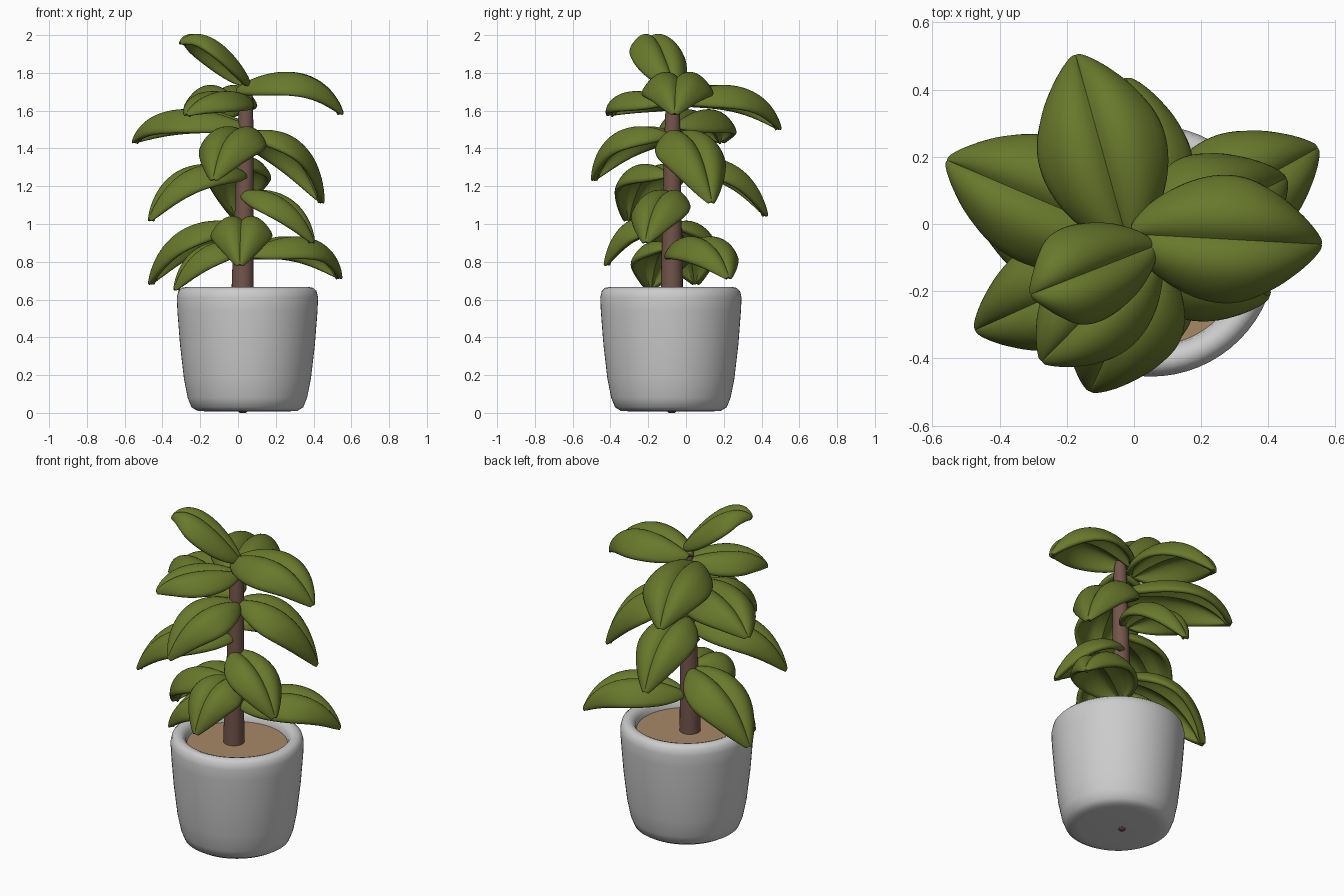
import bpy, bmesh, math
from mathutils import Vector

if "Cube" in bpy.data.objects:
    bpy.data.objects.remove(bpy.data.objects["Cube"])


def material(name, rgb):
    m = bpy.data.materials.new(name)
    m.diffuse_color = (*rgb, 1)
    m.use_nodes = True
    m.node_tree.nodes["Principled BSDF"].inputs["Base Color"].default_value = m.diffuse_color
    return m


def add_object(name, bm, mat=None, angle=60):
    bmesh.ops.remove_doubles(bm, verts=bm.verts, dist=1e-5)
    mesh = bpy.data.meshes.new(name)
    bm.to_mesh(mesh)
    bm.free()
    ob = bpy.data.objects.new(name, mesh)
    bpy.context.collection.objects.link(ob)
    if mat:
        mesh.materials.append(mat)
    bpy.ops.object.select_all(action='DESELECT')
    ob.select_set(True)
    bpy.context.view_layer.objects.active = ob
    bpy.ops.object.shade_smooth_by_angle(angle=math.radians(angle))
    return ob


def bridge(bm, rows, wrap):
    for a, b in zip(rows, rows[1:]):
        n = len(a)
        for i in range(n if wrap else n - 1):
            bm.faces.new((a[i], a[(i + 1) % n], b[(i + 1) % n], b[i]))


def rings(name, sections, mat=None, sides=48, caps=True):
    """Stack of circles given as (centre x, centre y, z, radius)."""
    bm = bmesh.new()
    rows = [[bm.verts.new((cx + r * math.cos(2 * math.pi * i / sides),
                           cy + r * math.sin(2 * math.pi * i / sides), z))
             for i in range(sides)] for cx, cy, z, r in sections]
    bridge(bm, rows, True)
    if caps:
        bm.faces.new(rows[0][::-1])
        bm.faces.new(rows[-1])
    bmesh.ops.recalc_face_normals(bm, faces=bm.faces)
    return add_object(name, bm, mat)


green = material("leaf_green", (0.14, 0.19, 0.025))
bark = material("bark_brown", (0.17, 0.09, 0.07))
earth = material("soil_brown", (0.38, 0.25, 0.13))

# Pot: rounded tapered vessel with a thick soft rim
px, py = 0.05, -0.08
profile = [(0.008, 0.22), (0.011, 0.265), (0.03, 0.296), (0.08, 0.316), (0.18, 0.336),
           (0.36, 0.357), (0.54, 0.371), (0.61, 0.374), (0.645, 0.366), (0.662, 0.348),
           (0.666, 0.327), (0.658, 0.305), (0.635, 0.288), (0.60, 0.282), (0.54, 0.278)]
rings("pot", [(px, py, z, r) for z, r in profile], sides=64)

# Soil disc
rings("soil", [(px, py, 0.57, 0.28), (px, py, 0.605, 0.284)], earth, 64)

# Stem: slightly leaning tapered trunk, reaching through the pot bottom
rings("stem", [(0.025, -0.075, 0.0, 0.016), (0.025, -0.075, 0.03, 0.045),
               (0.025, -0.075, 0.3, 0.060), (0.025, -0.075, 0.7, 0.058),
               (0.033, -0.074, 1.1, 0.049), (0.04, -0.072, 1.45, 0.043),
               (0.042, -0.07, 1.68, 0.036), (0.045, -0.07, 1.75, 0.02)], bark, 24)

# Leaf outline exponents (base, tip) and the value at the widest point
EB, ET = 0.55, 0.80
WIDEST = (EB / (EB + ET)) ** EB * (ET / (EB + ET)) ** ET


def leaf(name, base, tip, mid_z, half_width, rows=20, cols=6):
    """Arched leaf: each half bulges beside a central crease and curls down at its edge."""
    p0, p2 = Vector(base), Vector(tip)
    p1 = p0.lerp(p2, 0.71)
    p1.z = 2 * mid_z - (p0.z + p2.z) / 2
    flat = Vector((p2.x - p0.x, p2.y - p0.y, 0)).normalized()
    side = Vector((-flat.y, flat.x, 0))
    bm = bmesh.new()
    crease = bm.edges.layers.float.new("crease_edge")
    grid = []
    for i in range(rows + 1):
        t = 0.004 + 0.992 * (0.5 - 0.5 * math.cos(math.pi * i / rows))
        centre = p0 * (1 - t) ** 2 + p1 * (2 * t * (1 - t)) + p2 * t * t
        tangent = ((p1 - p0) * (1 - t) + (p2 - p1) * t).normalized()
        normal = tangent.cross(side)
        w = half_width * t ** EB * (1 - t) ** ET / WIDEST
        row = []
        for j in range(-cols, cols + 1):
            v = abs(j) / cols
            lift = w * (0.95 * v - 1.4 * v * v)
            row.append(bm.verts.new(centre + side * (w * j / cols) + normal * lift))
        grid.append(row)
    bridge(bm, grid, False)
    for a, b in zip(grid, grid[1:]):
        bm.edges.get((a[cols], b[cols]))[crease] = 1.0
    bmesh.ops.recalc_face_normals(bm, faces=bm.faces)
    ob = add_object(name, bm, green, 60)
    solid = ob.modifiers.new("thickness", 'SOLIDIFY')
    solid.thickness = 0.034
    solid.offset = 0
    smooth = ob.modifiers.new("soften", 'SUBSURF')
    smooth.levels = smooth.render_levels = 1


# Leaves from the top down: base, tip, height of the crease partway along, half width
leaves = [
    ((0.05, -0.07, 1.73), (-0.295, -0.205, 1.955), 1.945, 0.145),
    ((0.00, -0.03, 1.70), (0.545, -0.06, 1.58), 1.755, 0.188),
    ((-0.02, -0.05, 1.65), (-0.17, 0.49, 1.50), 1.68, 0.19),
    ((0.05, -0.08, 1.64), (-0.265, -0.40, 1.575), 1.66, 0.155),
    ((0.03, -0.06, 1.51), (-0.545, 0.185, 1.43), 1.56, 0.19),
    ((0.055, -0.09, 1.46), (-0.125, -0.485, 1.23), 1.445, 0.178),
    ((0.05, -0.06, 1.46), (0.44, 0.13, 1.11), 1.39, 0.188),
    ((0.03, -0.04, 1.30), (-0.02, 0.42, 1.04), 1.275, 0.165),
    ((0.03, -0.09, 1.25), (-0.46, -0.31, 1.015), 1.25, 0.17),
    ((0.03, -0.07, 1.15), (0.39, -0.21, 0.90), 1.095, 0.152),
    ((0.025, -0.10, 0.99), (0.01, -0.42, 0.78), 0.975, 0.16),
    ((0.00, -0.07, 0.98), (-0.46, 0.05, 0.68), 0.92, 0.185),
    ((0.02, -0.09, 0.87), (-0.325, -0.19, 0.65), 0.835, 0.155),
    ((0.05, -0.05, 0.83), (0.535, 0.22, 0.71), 0.885, 0.18),
]
for n, spec in enumerate(leaves, 1):
    leaf(f"leaf_{n:02d}", *spec)
